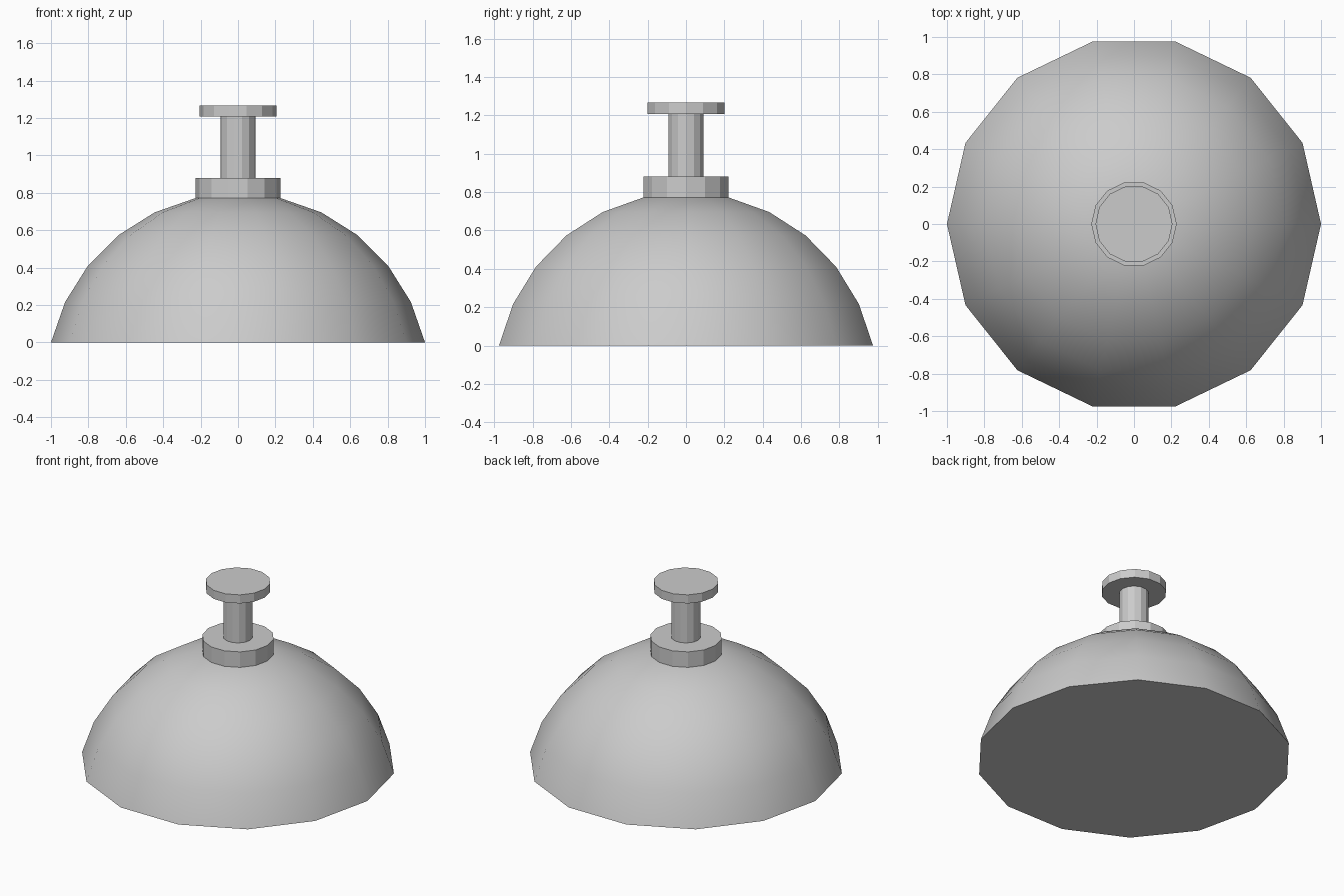
import bpy, bmesh
from math import sin, cos, pi, radians

if "Cube" in bpy.data.objects:
    bpy.data.objects.remove(bpy.data.objects["Cube"])

SIDES = 14


def lathe(name, profile):
    """Spin an (radius, z) profile into a closed faceted solid, bottom to top."""
    bm = bmesh.new()
    rings = [[bm.verts.new((r * cos(2 * pi * i / SIDES), r * sin(2 * pi * i / SIDES), z))
              for i in range(SIDES)] for r, z in profile]
    for low, high in zip(rings, rings[1:]):
        for i in range(SIDES):
            j = (i + 1) % SIDES
            bm.faces.new((low[i], low[j], high[j], high[i]))
    bm.faces.new(rings[0][::-1])
    bm.faces.new(rings[-1])
    mesh = bpy.data.meshes.new(name)
    bm.to_mesh(mesh)
    bm.free()
    obj = bpy.data.objects.new(name, mesh)
    bpy.context.collection.objects.link(obj)
    return obj


# Dome: spherical cap, six rings down from the pole, flat base
step = pi / SIDES
R = 1 / sin(6 * step)
drop = R * cos(6 * step)
dome = lathe("dome", [(R * sin(k * step), R * cos(k * step) - drop)
                      for k in range(6, 0, -1)])
for p in dome.data.polygons:
    p.use_smooth = len(p.vertices) == 4
dome.data.set_sharp_from_angle(angle=radians(40))

# Knob: collar, stem and cap
collar_r, collar_z = R * sin(step), R * cos(step) - drop
lathe("knob", [(collar_r, collar_z), (collar_r, 0.88),
               (0.094, 0.88), (0.094, 1.208),
               (0.206, 1.208), (0.206, 1.268)])
